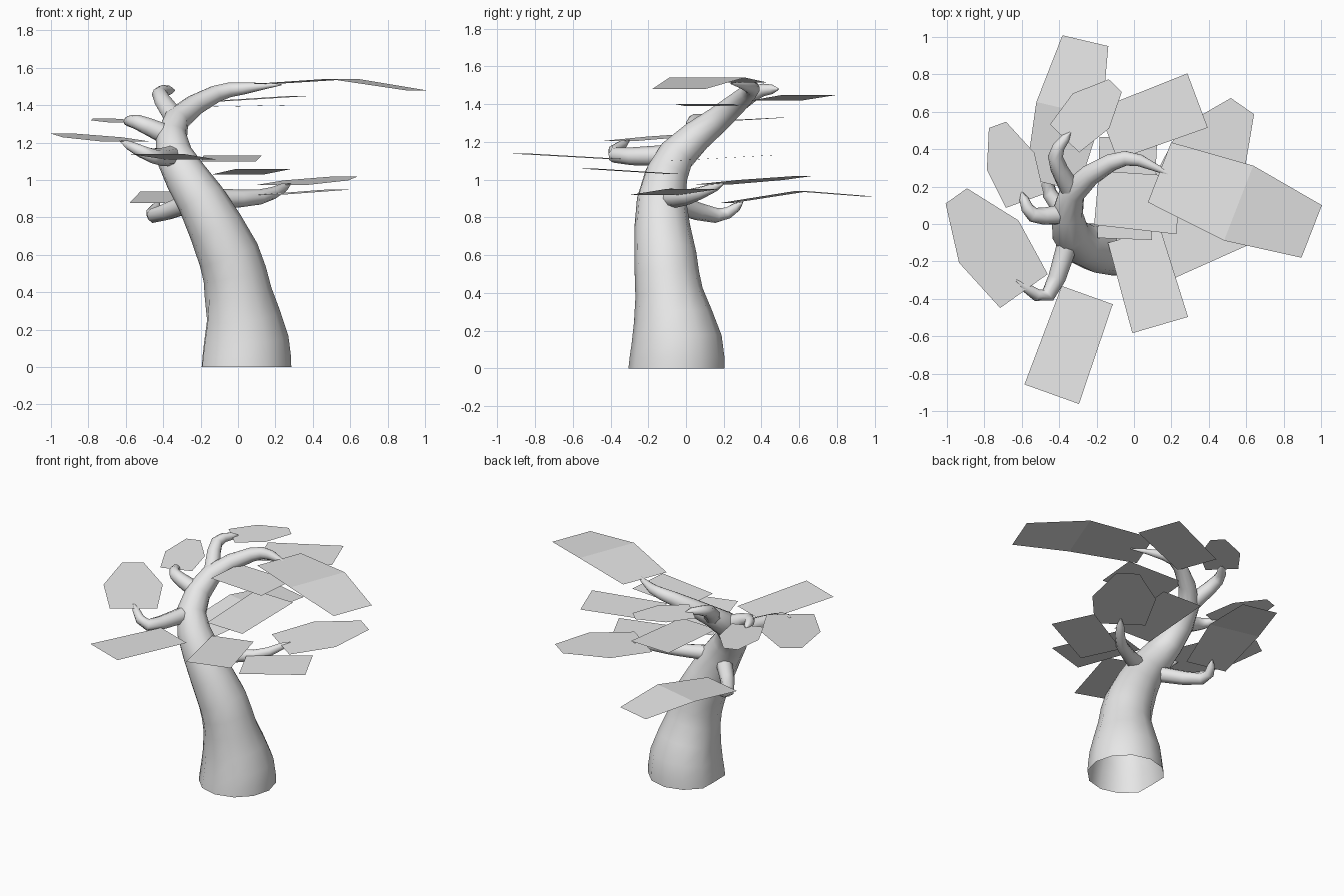
import bpy, bmesh, math
from mathutils import Vector

cube = bpy.data.objects.get("Cube")
if cube:
    bpy.data.objects.remove(cube, do_unlink=True)

grey = bpy.data.materials.new("pale_grey")
grey.use_nodes = True
grey.diffuse_color = (.8, .8, .8, 1)
grey.node_tree.nodes["Principled BSDF"].inputs["Base Color"].default_value = grey.diffuse_color


def finish(name, bm, smooth):
    """Turn the bmesh into a named grey object."""
    mesh = bpy.data.meshes.new(name)
    bm.to_mesh(mesh)
    bm.free()
    mesh.materials.append(grey)
    for poly in mesh.polygons:
        poly.use_smooth = smooth
    bpy.context.collection.objects.link(bpy.data.objects.new(name, mesh))


def smooth_path(points, steps):
    """Sample a Catmull-Rom spline through the control points."""
    knots = [Vector(p) for p in points]
    padded = [knots[0]] + knots + [knots[-1]]
    samples = []
    for a, b, c, d in zip(padded, padded[1:], padded[2:], padded[3:]):
        for step in range(steps):
            t = step / steps
            bend = (2 * a - 5 * b + 4 * c - d) * t + (3 * b - a - 3 * c + d) * t * t
            samples.append(b + ((c - a) + bend) * t / 2)
    return samples + [knots[-1]]


def limb(name, path, radii, sides):
    """Sweep an open round tube with one radius for each path point."""
    bm = bmesh.new()
    rings = []
    ref = Vector((1, 0, 0))
    for i, centre in enumerate(path):
        before, after = path[max(i - 1, 0)], path[min(i + 1, len(path) - 1)]
        tangent = (after - before).normalized()
        if centre.z == 0:
            tangent = Vector((0, 0, 1))  # level foot on the ground
        ref = (ref - tangent * ref.dot(tangent)).normalized()
        side = tangent.cross(ref)
        ring = []
        for k in range(sides):
            angle = math.tau * k / sides
            # Shallow groove at the foot of the trunk
            groove = .88 if centre.z < .3 and k == sides // 2 else 1
            spoke = ref * math.cos(angle) + side * math.sin(angle)
            ring.append(bm.verts.new(centre + spoke * radii[i] * groove))
        rings.append(ring)
    for low, high in zip(rings, rings[1:]):
        for k in range(sides):
            n = (k + 1) % sides
            bm.faces.new((low[k], low[n], high[n], high[k]))
    finish(name, bm, True)


def leaf(name, start, end, sections):
    """Thin sheet from start to end; sections are (fraction, width, lift)."""
    axis = end - start
    across = Vector((-axis.y, axis.x, 0)).normalized()
    bm = bmesh.new()
    rows = []
    for fraction, width, lift in sections:
        middle = start + axis * fraction + Vector((0, 0, lift))
        rows.append([bm.verts.new(middle + across * width * s / 2) for s in (-1, 1)])
    for near, far in zip(rows, rows[1:]):
        bm.faces.new((near[0], far[0], far[1], near[1]))
    finish(name, bm, False)


def tip_leaf(name, tip, end, width, blunt):
    """Folded leaf that overlaps the twig tip; blunt ones arch more."""
    end = Vector(end)
    start = tip + (tip - end) * .13
    end_width = width * (.7 if blunt else .36)
    crest = .045 if blunt else 0
    leaf(name, start, end, [(0, width * .8, 0), (.52, width, crest), (1, end_width, 0)])


# Leaning trunk curling into the crown: x, y, z and radius
trunk = smooth_path([
    (.03, -.05, 0, .255), (.03, -.05, .15, .24), (0, -.09, .4, .18),
    (-.05, -.11, .6, .165), (-.2, -.13, .9, .13), (-.34, -.05, 1.13, .1),
    (-.33, .17, 1.32, .07), (-.12, .33, 1.46, .047), (.03, .34, 1.49, .033),
    (.23, .24, 1.51, .004)], 2)
trunk_line = [p.to_3d() for p in trunk]
limb("trunk", trunk_line, [p.w for p in trunk], 12)
tip_leaf("crown_tip_leaf", trunk_line[-1], (.95, -.04, 1.48), .43, True)

# Branches: height on the trunk, elbow, tip, leaf end, leaf width, blunt leaf
branches = {
    "front": (1.1, (-.46, -.38, 1.13), (-.63, -.3, 1.21), (-.95, .15, 1.25), .39, False),
    "right_upper": (1.24, (-.54, .05, 1.31), (-.6, .17, 1.31), (-.73, .53, 1.33), .27, False),
    "back_upper": (1.36, (-.42, .36, 1.46), (-.34, .49, 1.48), (-.1, .74, 1.48), .27, False),
    "left_lower": (.85, (.12, .02, .91), (.28, .2, .98), (.58, .63, 1.02), .42, False),
    "right_lower": (.9, (-.45, .16, .81), (-.42, .3, .88), (-.26, .98, .91), .36, True),
}
for name, (height, elbow, tip, leaf_end, width, blunt) in branches.items():
    root = min(trunk_line, key=lambda p: abs(p.z - height))
    path = smooth_path([root, elbow, tip], 3)
    taper = [.06 * (1 - i / len(path)) ** .7 for i in range(len(path) - 1)] + [.004]
    limb(name + "_branch", path, taper, 8)
    tip_leaf(name + "_leaf", Vector(tip), leaf_end, width, blunt)

# Loose rectangular leaves filling the crown: start and end of the midline
loose_leaves = {
    "back_crown_leaf": ((-.14, .48, 1.42), (.34, .66, 1.45)),
    "middle_crown_leaf": ((-.2, .14, 1.39), (.24, .1, 1.4)),
    "inner_leaf": ((-.05, -.08, 1.1), (-.03, .46, 1.13)),
    "front_leaf": ((-.25, -.38, 1.11), (-.44, -.91, 1.14)),
    "front_low_leaf": ((0, -.06, 1.03), (.14, -.54, 1.06)),
    "left_low_leaf": ((.15, -.16, .92), (.55, .03, .95)),
}
for name, (start, end) in loose_leaves.items():
    leaf(name, Vector(start), Vector(end), [(0, .29, 0), (1, .31, 0)])
